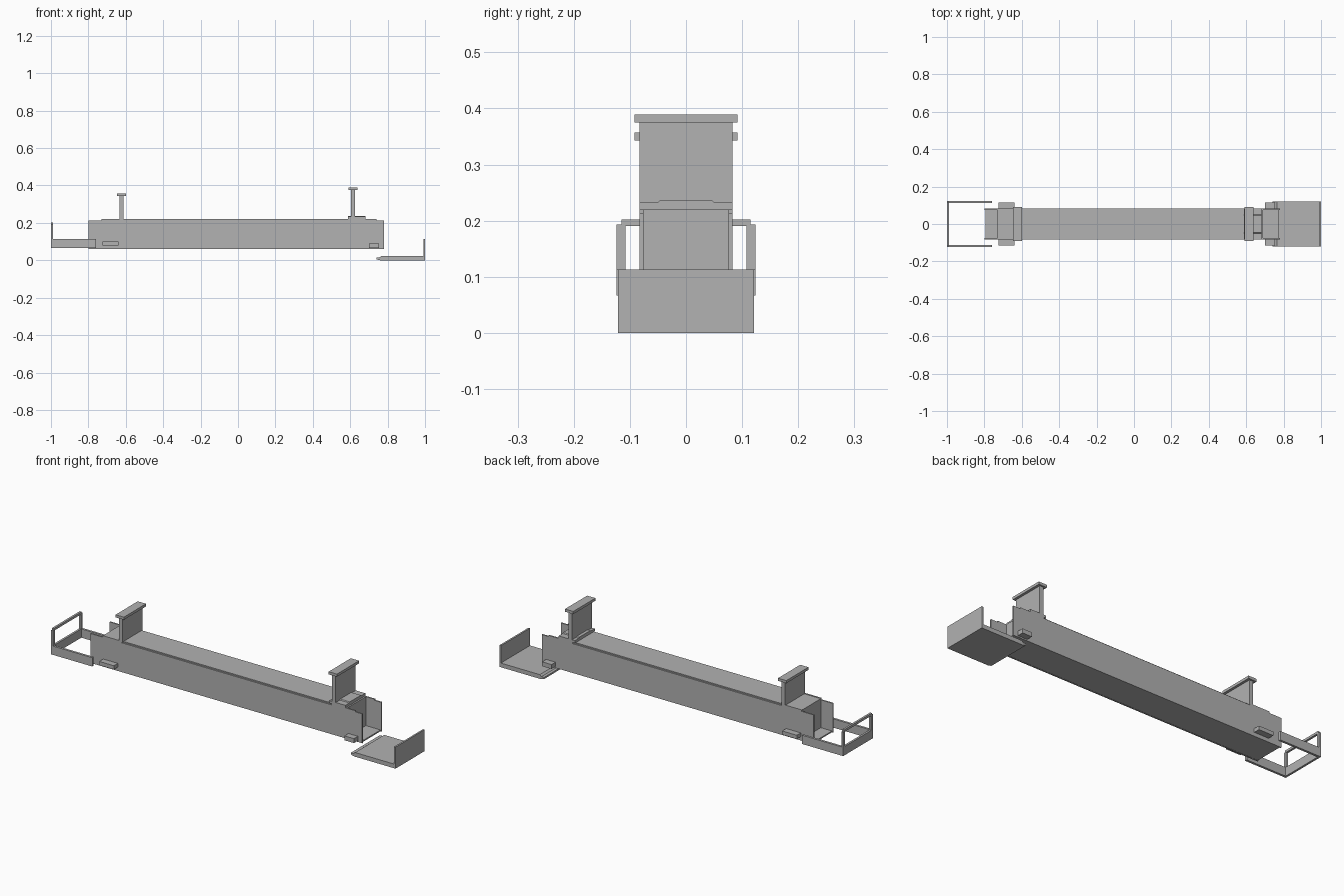
import bpy
import bmesh

old = bpy.data.objects.get("Cube")
if old:
    bpy.data.objects.remove(old, do_unlink=True)

grey = bpy.data.materials.new("plain grey")
grey.use_nodes = True
colour = (0.445, 0.445, 0.445, 1)
grey.diffuse_color = colour
grey.node_tree.nodes["Principled BSDF"].inputs["Base Color"].default_value = colour


def finish(name, bm):
    bmesh.ops.recalc_face_normals(bm, faces=bm.faces)
    mesh = bpy.data.meshes.new(name)
    bm.to_mesh(mesh)
    bm.free()
    mesh.materials.append(grey)
    obj = bpy.data.objects.new(name, mesh)
    bpy.context.collection.objects.link(obj)
    return obj


def box(name, x, y, z):
    """Box from (low, high) ranges; a single y number means symmetric."""
    if not isinstance(y, tuple):
        y = (-y, y)
    bm = bmesh.new()
    bmesh.ops.create_cube(bm, size=1)
    for v in bm.verts:
        v.co = [r[0] if c < 0 else r[1] for c, r in zip(v.co, (x, y, z))]
    return finish(name, bm)


def prism(name, outline, axis, low, high):
    """Extrude a 2D outline along x (outline is y,z) or y (outline is x,z)."""
    bm = bmesh.new()
    place = (lambda a, b: (low, a, b)) if axis == "x" else (lambda a, b: (a, low, b))
    face = bm.faces.new([bm.verts.new(place(a, b)) for a, b in outline])
    out = bmesh.ops.extrude_face_region(bm, geom=[face])
    shift = (high - low, 0, 0) if axis == "x" else (0, high - low, 0)
    bmesh.ops.translate(bm, vec=shift,
                        verts=[g for g in out["geom"] if isinstance(g, bmesh.types.BMVert)])
    return finish(name, bm)


# Long hollow beam: floor, side walls with stepped ends, roof and bulkheads
HALF, INNER = 0.083, 0.076
box("beam_floor", (-0.795, 0.775), INNER, (0.061, 0.068))
box("beam_roof", (-0.73, 0.68), INNER, (0.212, 0.22))
box("right_bulkhead", (-0.73, -0.722), INNER, (0.068, 0.212))
box("left_bulkhead", (0.682, 0.69), INNER, (0.068, 0.22))
wall = [(-0.8, 0.06), (0.78, 0.06), (0.78, 0.214), (0.74, 0.214), (0.74, 0.22),
        (0.6, 0.22), (0.6, 0.214), (-0.62, 0.214), (-0.62, 0.222), (-0.73, 0.222),
        (-0.73, 0.214), (-0.8, 0.214)]

# Parts repeated on the front and back sides
for side, s in (("front", -1), ("back", 1)):
    def span(a, b):
        return tuple(sorted((s * a, s * b)))
    prism(side + "_wall", wall, "y", *span(INNER, HALF))
    box(side + "_right_lug", (-0.725, -0.64), span(HALF, 0.116), (0.08, 0.1))
    box(side + "_left_lug", (0.7, 0.755), span(HALF, 0.116), (0.067, 0.09))
    box(side + "_frame_arm", (-0.989, -0.76), span(0.112, 0.124), (0.067, 0.113))
    box(side + "_frame_post", (-1, -0.989), span(0.108, 0.124), (0.113, 0.19))

# Open end frame
box("frame_lower_bar", (-1, -0.989), 0.124, (0.067, 0.113))
prism("frame_top_bar", [(-0.124, 0.19), (0.124, 0.19), (0.124, 0.193), (0.115, 0.193),
                        (0.115, 0.202), (-0.115, 0.202), (-0.115, 0.193), (-0.124, 0.193)],
      "x", -1, -0.989)

# Two upright slabs with caps
for name, x, top in (("right", -0.623, 0.357), ("left", 0.615, 0.389)):
    box(name + "_upright", (x - 0.011, x + 0.011), HALF, (0.215, top - 0.014))
    box(name + "_upright_cap", (x - 0.024, x + 0.024), 0.092, (top - 0.014, top))

# Saddle plate under the left upright
prism("saddle_plate", [(-HALF, 0.22), (HALF, 0.22), (HALF, 0.233), (0.05, 0.233),
                       (0.046, 0.237), (-0.046, 0.237), (-0.05, 0.233), (-HALF, 0.233)],
      "x", 0.588, 0.682)

# Detached tray with thin lip and raised end plate
prism("tray", [(0.74, 0.005), (0.76, 0), (1, 0), (1, 0.113), (0.991, 0.113),
               (0.991, 0.022), (0.765, 0.022), (0.755, 0.014), (0.74, 0.014)],
      "y", -0.121, 0.121)
